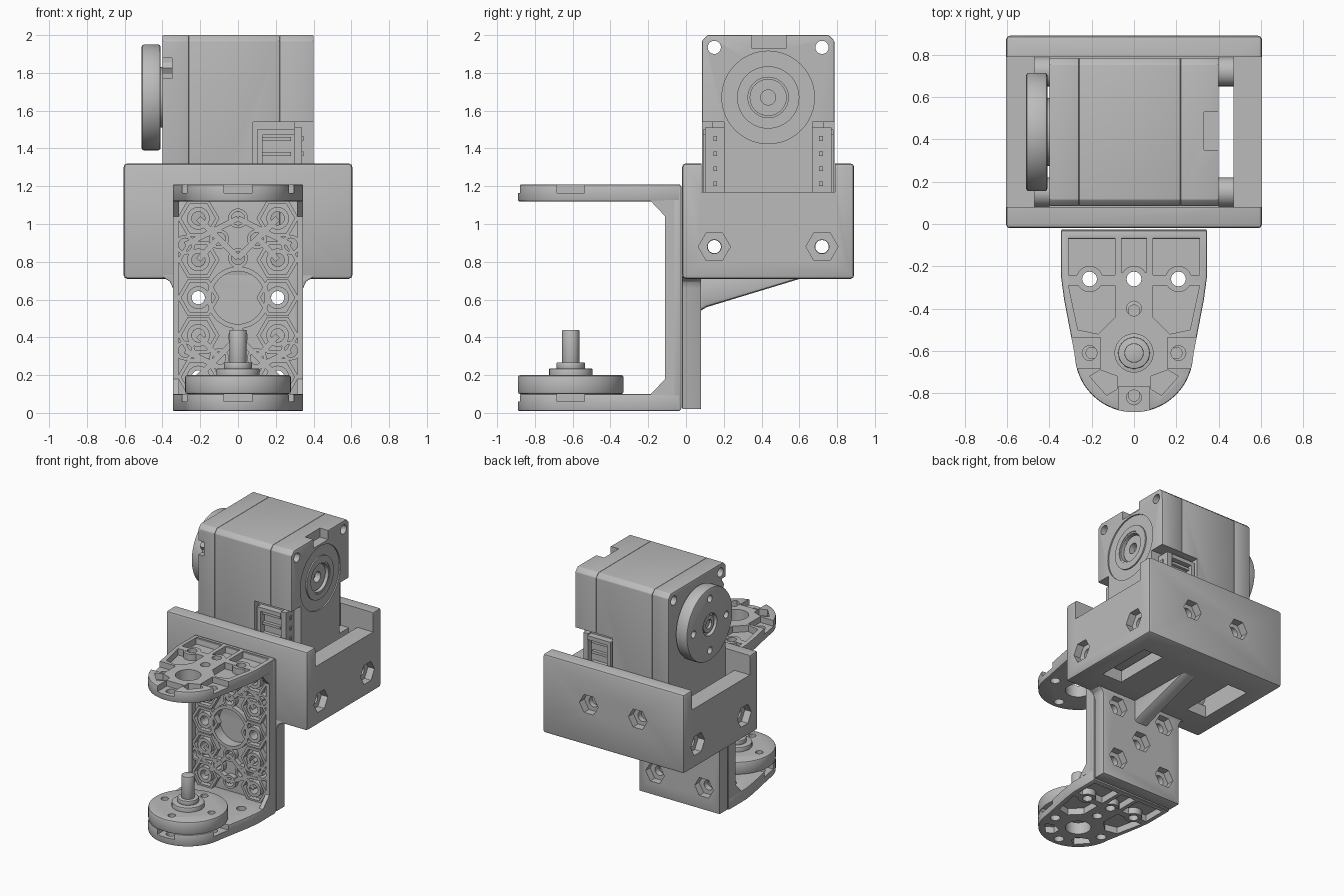
import bpy, bmesh, math
from math import cos, sin, pi

cube = bpy.data.objects.get("Cube")
if cube:
    bpy.data.objects.remove(cube, do_unlink=True)

grey = bpy.data.materials.new("plain grey")
grey.use_nodes = True
grey.diffuse_color = (0.5, 0.5, 0.5, 1)
grey.node_tree.nodes["Principled BSDF"].inputs["Base Color"].default_value = (0.5, 0.5, 0.5, 1)


def place(axis, u, v, w):
    return {"x": (w, u, v), "y": (u, w, v), "z": (u, v, w)}[axis]


def prism(bm, axis, pts, a, b):
    """Extrude a 2D outline along an axis from a to b."""
    low = [bm.verts.new(place(axis, u, v, a)) for u, v in pts]
    high = [bm.verts.new(place(axis, u, v, b)) for u, v in pts]
    bm.faces.new(low)
    bm.faces.new(high)
    for i in range(len(pts)):
        j = (i + 1) % len(pts)
        bm.faces.new((low[i], low[j], high[j], high[i]))


def box(bm, x0, x1, y0, y1, z0, z1):
    prism(bm, "z", [(x0, y0), (x1, y0), (x1, y1), (x0, y1)], z0, z1)


def ring(c, r, n=32):
    return [(c[0] + r * cos(2 * pi * i / n), c[1] + r * sin(2 * pi * i / n)) for i in range(n)]


def cyl(bm, axis, c, r, a, b, n=32):
    prism(bm, axis, ring(c, r, n), a, b)


def tube(bm, axis, c, r_in, r_out, a, b, n=32):
    loops = [[bm.verts.new(place(axis, u, v, w)) for u, v in ring(c, r, n)]
             for r, w in ((r_in, a), (r_out, a), (r_out, b), (r_in, b))]
    for k in range(4):
        p, q = loops[k], loops[(k + 1) % 4]
        for i in range(n):
            j = (i + 1) % n
            bm.faces.new((p[i], p[j], q[j], q[i]))


def bar(bm, axis, p, q, width, a, b):
    dx, dy = q[0] - p[0], q[1] - p[1]
    s = width / 2 / math.hypot(dx, dy)
    nx, ny = -dy * s, dx * s
    prism(bm, axis, [(p[0] + nx, p[1] + ny), (q[0] + nx, q[1] + ny),
                     (q[0] - nx, q[1] - ny), (p[0] - nx, p[1] - ny)], a, b)


def make(name, bm):
    bmesh.ops.recalc_face_normals(bm, faces=bm.faces)
    mesh = bpy.data.meshes.new(name)
    bm.to_mesh(mesh)
    obj = bpy.data.objects.new(name, mesh)
    bpy.context.collection.objects.link(obj)
    return obj


def finish(name, bm, bevel=0, cuts=()):
    """Bevel the part, cut it, bake the modifiers and shade it."""
    obj = make(name, bm)
    if bevel:
        m = obj.modifiers.new("edges", "BEVEL")
        m.width, m.segments, m.limit_method = bevel, 2, "ANGLE"
    cutters = [make("cutter", c) for c in cuts]
    for c in cutters:
        c.hide_render = True
        m = obj.modifiers.new("cut", "BOOLEAN")
        m.operation, m.solver, m.object = "DIFFERENCE", "EXACT", c
    deps = bpy.context.evaluated_depsgraph_get()
    baked = bpy.data.meshes.new_from_object(obj.evaluated_get(deps))
    obj.modifiers.clear()
    obj.data = baked
    for c in cutters:
        bpy.data.objects.remove(c, do_unlink=True)
    obj.data.materials.clear()
    obj.data.materials.append(grey)
    bpy.ops.object.select_all(action="DESELECT")
    obj.select_set(True)
    bpy.context.view_layer.objects.active = obj
    bpy.ops.object.shade_smooth_by_angle(angle=math.radians(28))
    return obj


new = bmesh.new
MID, AXLE = 0.435, 1.67          # motor centre in y, output height
SIDES = (-1, 1)

# Holder tray
bm, cavity, notch, holes, sinks = new(), new(), new(), new(), new()
box(bm, -0.605, 0.605, -0.02, 0.89, 0.71, 1.32)
box(cavity, -0.47, 0.47, 0.08, 0.79, 0.80, 1.5)
box(notch, -0.8, 0.8, 0.081, 0.789, 1.17, 1.5)
for s in SIDES:
    box(holes, s * 0.385 - 0.085, s * 0.385 + 0.085, 0.22, 0.67, 0.65, 0.85)
    for y in (0.15, 0.72):
        cyl(holes, "x", (y, 0.88), 0.037, s * 0.4, s * 0.7)
        cyl(sinks, "x", (y, 0.88), 0.085, s * 0.55, s * 0.7, 6)
    cyl(holes, "y", (s * 0.21, 1.03), 0.04, 0.7, 0.95)
    cyl(holes, "y", (s * 0.21, 1.03), 0.04, -0.1, 0.1)
    cyl(sinks, "y", (s * 0.21, 1.03), 0.08, 0.83, 0.95, 6)
finish("holder_tray", bm, 0.018, (cavity, notch, holes, sinks))

# Corner spacers between the tray walls and the motor
bm = new()
for s in SIDES:
    for y in (0.15, 0.72):
        tube(bm, "x", (y, 0.88), 0.037, 0.069, s * 0.40, s * 0.475)
finish("tray_spacers", bm)

# Mounting plate under the tray
bm, holes, sinks = new(), new(), new()
half = [(0.345, 0.02), (0.345, 0.66), (0.36, 0.695), (0.4, 0.72), (0.4, 0.73)]
prism(bm, "y", half + [(-x, z) for x, z in reversed(half)], -0.02, 0.08)
for x, z in [(s * 0.21, z) for s in SIDES for z in (0.19, 0.61)] + [(0, 0.4)]:
    cyl(holes, "y", (x, z), 0.037, -0.1, 0.2)
    cyl(sinks, "y", (x, z), 0.08, 0.025, 0.2, 6)
finish("mounting_plate", bm, 0.015, (holes, sinks))

# Gusset under the tray
bm = new()
prism(bm, "x", [(0.06, 0.53), (0.11, 0.56), (0.62, 0.715), (0.06, 0.73)], -0.06, 0.06)
finish("gusset", bm, 0.02)

# Motor housing in three stacked sections
outline = [(0.085, 0.81), (0.785, 0.81), (0.785, 1.97), (0.755, 2.0), (0.115, 2.0), (0.085, 1.97)]
for name, x0, x1 in (("motor_front_cover", -0.4, -0.26), ("motor_body", -0.26, 0.22), ("motor_rear_cover", 0.22, 0.4)):
    bm, cut = new(), new()
    prism(bm, "x", outline, x0, x1)
    for y in (0.15, 0.72):
        for z in (0.88, 1.935):
            cyl(cut, "x", (y, z), 0.035, -0.5, 0.5, 20)
    box(cut, 0.33, 0.45, 0.35, 0.53, 1.93, 2.1)
    cyl(cut, "x", (MID, AXLE), 0.12, 0.33, 0.45, 40)
    tube(cut, "x", (MID, AXLE), 0.165, 0.245, 0.39, 0.45, 48)
    socket = [(0.08, 0.05), (0.45, 0.05), (0.45, 0.2), (0.3, 0.2), (0.3, 0.14), (0.08, 0.14)]
    prism(cut, "z", socket, 1.15, 1.54)
    prism(cut, "z", [(x, 2 * MID - y) for x, y in socket], 1.15, 1.54)
    box(cut, -0.45, -0.35, 0.05, 0.13, 1.77, 1.88)
    finish(name, bm, 0.005, (cut,))

# Rear bearing
bm = new()
tube(bm, "x", (MID, AXLE), 0.04, 0.098, 0.32, 0.375)
tube(bm, "x", (MID, AXLE), 0.107, 0.125, 0.32, 0.395)
finish("rear_bearing", bm)

# Cable sockets on both faces of the motor
bm = new()
for s in SIDES:
    def block(x0, x1, d0, d1, z0, z1):
        y = sorted((MID + s * d0, MID + s * d1))
        box(bm, x0, x1, y[0], y[1], z0, z1)
    block(0.10, 0.13, 0.28, 0.345, 1.16, 1.50)
    block(0.13, 0.30, 0.28, 0.345, 1.47, 1.50)
    block(0.30, 0.34, 0.22, 0.335, 1.16, 1.51)
    for k in range(4):
        block(0.13, 0.28, 0.28, 0.32, 1.20 + k * 0.08, 1.22 + k * 0.08)
        block(0.34, 0.348, 0.27, 0.29, 1.20 + k * 0.08, 1.225 + k * 0.08)
finish("cable_sockets", bm)

# Output discs: one on the motor, one on the lower arm
for name, axis, c, a, b in (("output_disc", "x", (MID, AXLE), -0.41, -0.51),
                            ("lower_disc", "z", (0, -0.61), 0.10, 0.20)):
    bm, cut = new(), new()
    cyl(bm, axis, c, 0.28, a, b, 64)
    d = 1 if b > a else -1
    for k in range(4):
        t = k * pi / 2
        cyl(cut, axis, (c[0] + 0.2 * cos(t), c[1] + 0.2 * sin(t)), 0.027, b - d * 0.06, b + d * 0.05, 20)
    cyl(cut, axis, c, 0.085, b - d * 0.03, b + d * 0.05)
    finish(name, bm, 0.012, (cut,))
bm = new()
tube(bm, "x", (MID, AXLE), 0.035, 0.065, -0.50, -0.46)
cyl(bm, "x", (MID, AXLE), 0.16, -0.43, -0.38)
cyl(bm, "x", (0.14, 1.825), 0.035, -0.40, -0.34, 6)
finish("output_hub", bm)
bm = new()
for r, z0, z1 in ((0.115, 0.17, 0.235), (0.075, 0.23, 0.268), (0.046, 0.26, 0.44)):
    cyl(bm, "z", (0, -0.61), r, z0, z1)
finish("lower_shaft", bm, 0.006)

# Bracket arms with pocketed outer faces
edge = [(0.345, -0.03), (0.345, -0.25), (0.33, -0.36), (0.282, -0.61)]
arc = [(0.28 * cos(t), -0.61 + 0.28 * sin(t)) for t in [-pi * k / 24 for k in range(1, 24)]]
outline = edge + arc + [(-x, y) for x, y in reversed(edge)]
pocket = [[(0.09, -0.06), (0.31, -0.06), (0.31, -0.24), (0.09, -0.24)],
          [(0.09, -0.29), (0.31, -0.29), (0.265, -0.50), (0.17, -0.52), (0.09, -0.44)],
          [(0.08, -0.72), (0.16, -0.69), (0.21, -0.72), (0.13, -0.81), (0.08, -0.78)]]
bolts = [(-0.21, -0.26), (0, -0.26), (0.21, -0.26), (0, -0.4)]
rim = [(-0.21, -0.61), (0.21, -0.61), (0, -0.82)]
for name, outer, inner, notch_z in (("upper_arm", 1.21, 1.12, 1.21), ("lower_arm", 0.01, 0.10, 0.10)):
    bm, dips, holes, bosses = new(), new(), new(), new()
    d = 1 if outer > inner else -1
    prism(bm, "z", outline, outer, inner)
    for p in pocket:
        for s in SIDES:
            prism(dips, "z", [(s * x, y) for x, y in p], outer - d * 0.05, outer + d * 0.05)
    box(dips, -0.06, 0.06, -0.23, -0.06, *sorted((outer - d * 0.05, outer + d * 0.05)))
    e = 0.045 if notch_z > 0.5 else 0.04
    for x, y in rim:
        ox, oy = x * 0.5, (y + 0.61) * 0.5
        tip = (x + ox, y + oy)
        cyl(holes, "z", (x, y), 0.035, -0.1, 1.3, 20)
        px, py = -oy * 0.7, ox * 0.7
        mouth = [(x - ox * 0.5 + px, y - oy * 0.5 + py), (tip[0] + px, tip[1] + py),
                 (tip[0] - px, tip[1] - py), (x - ox * 0.5 - px, y - oy * 0.5 - py)]
        prism(dips, "z", mouth, notch_z - e, notch_z + 0.05)
    for c in bolts:
        cyl(holes, "z", c, 0.035, -0.1, 1.3, 20)
        tube(bosses, "z", c, 0.035, 0.062, outer - d * 0.055, outer - d * 0.002)
    cyl(holes, "z", (0, -0.61), 0.09, -0.1, 1.3, 40)
    finish(name, bm, 0.008, (dips, holes))
    finish(name + "_bosses", bosses)

# Bracket web with bolt holes
wide = [(s * 0.21, z) for s in SIDES for z in (0.19, 0.41, 0.61, 0.81, 1.03)]
small = [(0, z) for z in (0.19, 0.4, 0.82, 1.03)]
small += [(s * x, z) for s in SIDES for x, z in ((0.1, 0.29), (0.1, 0.92), (0.28, 0.33), (0.28, 0.89))]
bm, holes, ribs = new(), new(), new()
box(bm, -0.345, 0.345, -0.07, -0.025, 0.015, 1.205)
for c in wide + small:
    cyl(holes, "y", c, 0.035, -0.2, 0.2, 20)
cyl(holes, "y", (0, 0.61), 0.14, -0.2, 0.2, 48)
finish("bracket_web", bm, 0.008, (holes,))

# Honeycomb ribs, side rails and corner gussets
for c in wide:
    tube(ribs, "y", c, 0.035, 0.06, -0.108, -0.06)
    tube(ribs, "y", c, 0.09, 0.112, -0.108, -0.06, 6)
for c in small:
    tube(ribs, "y", c, 0.035, 0.052, -0.108, -0.06)
tube(ribs, "y", (0, 0.61), 0.14, 0.165, -0.108, -0.06, 48)
for s in SIDES:
    for z, up in ((0.19, 1), (1.03, -1)):
        bar(ribs, "y", (0, z), (s * 0.28, z + up * 0.14), 0.03, -0.106, -0.06)
        bar(ribs, "y", (0, z + up * 0.21), (s * 0.21, z), 0.03, -0.106, -0.06)
        bar(ribs, "y", (s * 0.1, z + up * 0.1), (s * 0.21, z + up * 0.22), 0.03, -0.106, -0.06)
    box(ribs, s * 0.33 - 0.015, s * 0.33 + 0.015, -0.11, -0.03, 0.05, 1.17)
    for z, tip in ((1.125, 1.04), (0.095, 0.18)):
        prism(ribs, "x", [(-0.1, tip), (-0.11, tip), (-0.19, z), (-0.1, z)], s * 0.312, s * 0.345)
finish("bracket_ribs", ribs)
